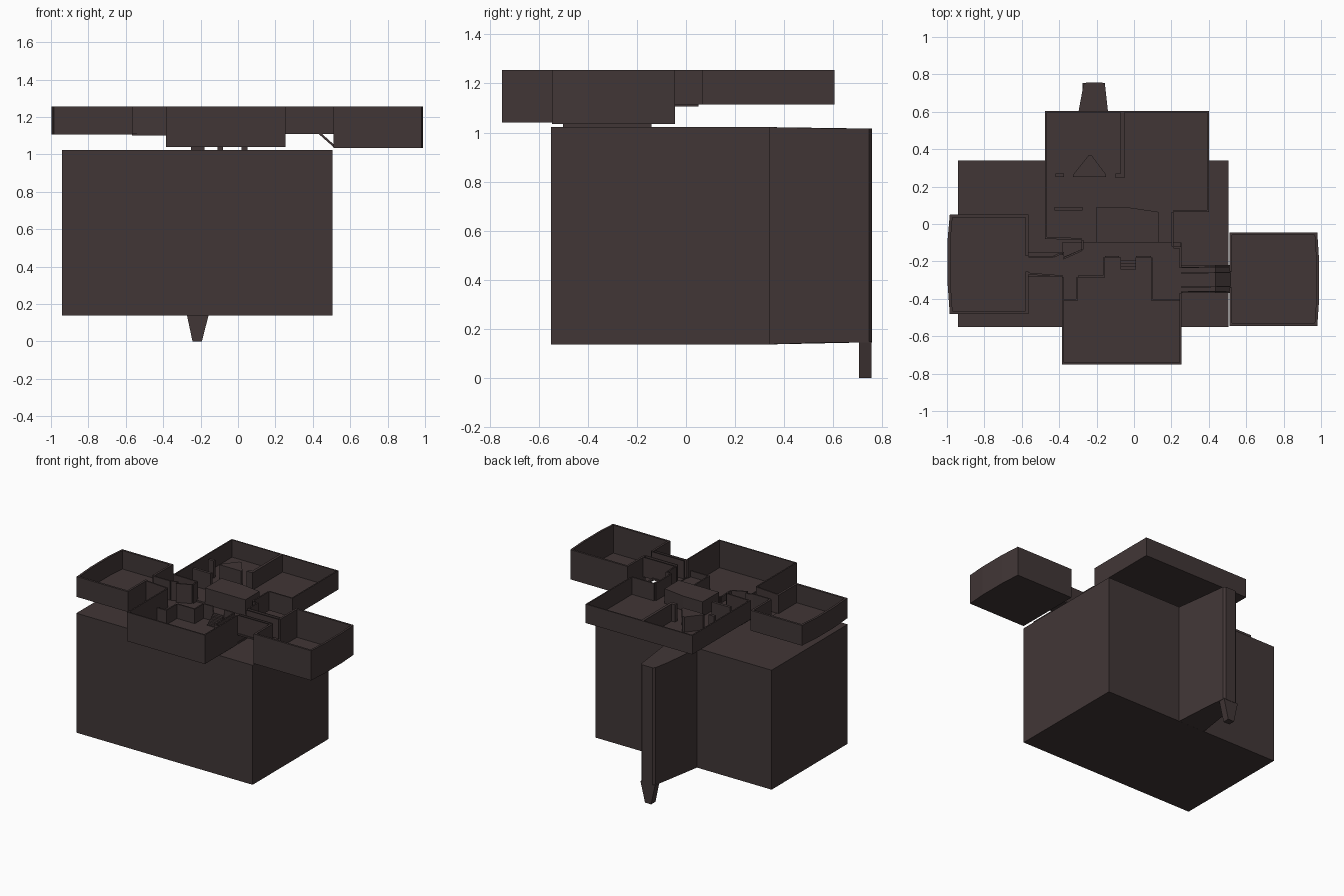
import bpy, bmesh, math
from mathutils import Vector

mat = bpy.data.materials.new("dark brown stone")
mat.diffuse_color = (0.053, 0.037, 0.037, 1)
TOP = 1.255


def add_prism(bm, pts, z0, z1):
    lo = [bm.verts.new((x, y, z0)) for x, y in pts]
    hi = [bm.verts.new((x, y, z1)) for x, y in pts]
    n = len(pts)
    bm.faces.new(lo[::-1])
    bm.faces.new(hi)
    for i in range(n):
        j = (i + 1) % n
        bm.faces.new((lo[i], lo[j], hi[j], hi[i]))


def finish(name, bm):
    bmesh.ops.recalc_face_normals(bm, faces=bm.faces[:])
    me = bpy.data.meshes.new(name)
    bm.to_mesh(me)
    bm.free()
    me.materials.append(mat)
    ob = bpy.data.objects.new(name, me)
    bpy.context.collection.objects.link(ob)
    return ob


def prism(name, pts, z0, z1):
    bm = bmesh.new()
    add_prism(bm, pts, z0, z1)
    return finish(name, bm)


def rect(x0, x1, y0, y1):
    return [(x0, y0), (x1, y0), (x1, y1), (x0, y1)]


def box(name, x0, x1, y0, y1, z0, z1):
    return prism(name, rect(x0, x1, y0, y1), z0, z1)


def walls(name, path, z0, z1=TOP, t=0.01):
    """Thin walls whose outer side is right of the path."""
    bm = bmesh.new()
    for a, b in zip(path, path[1:]):
        a, b = Vector(a), Vector(b)
        d = (b - a).normalized()
        n = Vector((-d.y, d.x)) * t
        add_prism(bm, [a, b, b + n, a + n], z0, z1)
    return finish(name, bm)


# closed lower hall
box("lower_hall", -0.94, 0.505, -0.55, 0.34, 0.137, 1.022)

# tapering rear fin with hanging spike
fin = prism("rear_fin", [(-0.33, 0.33), (-0.11, 0.33), (-0.14, 0.61), (-0.155, 0.745),
                         (-0.17, 0.757), (-0.255, 0.757), (-0.27, 0.745), (-0.295, 0.61)], 0.137, 1.022)
for v in fin.data.vertices:
    if v.co.y > 0.5:
        v.co.z += 0.009 if v.co.z < 0.5 else -0.006
bm = bmesh.new()
add_prism(bm, rect(-0.275, -0.155, 0.705, 0.755), 0.0, 0.15)
for v in bm.verts:
    if v.co.z < 0.1:
        v.co.x = -0.218 + (v.co.x + 0.215) * 0.42
finish("rear_spike", bm)

# west room with bowed outer wall and a doorway
w = [(-0.565, -0.17), (-0.565, 0.05), (-0.985, 0.05), (-0.998, -0.1), (-0.998, -0.3),
     (-0.985, -0.482), (-0.565, -0.482), (-0.565, -0.255)]
prism("west_floor", w, 1.105, 1.118)
walls("west_walls", w, 1.105, t=0.016)
box("west_passage_floor", -0.567, -0.375, -0.28, -0.15, 1.10, 1.113)
walls("west_passage_north_wall", [(-0.38, -0.155), (-0.40, -0.155), (-0.43, -0.17), (-0.565, -0.17)], 1.10)
walls("west_passage_south_wall", [(-0.565, -0.27), (-0.38, -0.285)], 1.10)

# east room with bowed outer wall and a ramp passage
e = [(0.51, -0.34), (0.51, -0.545), (0.98, -0.545), (0.99, -0.4), (0.99, -0.2),
     (0.98, -0.045), (0.51, -0.045), (0.51, -0.255)]
prism("east_floor", e, 1.035, 1.048)
walls("east_walls", e, 1.035, t=0.015)
bm = bmesh.new()
prof = [(0.25, 1.11), (0.43, 1.11), (0.515, 1.035), (0.515, 1.05), (0.435, 1.122), (0.25, 1.122)]
rows = [[bm.verts.new((x, y, z)) for x, z in prof] for y in (-0.37, -0.22)]
bm.faces.new(rows[0])
bm.faces.new(rows[1][::-1])
for i in range(6):
    j = (i + 1) % 6
    bm.faces.new((rows[0][i], rows[0][j], rows[1][j], rows[1][i]))
finish("east_ramp", bm)
for y in (-0.365, -0.34, -0.265, -0.235):
    prism("east_passage_wall", [(0.25, y), (0.515, y + 0.003), (0.515, y + 0.008), (0.25, y + 0.005)], 1.11, TOP)

# north rooms
n = [(-0.475, -0.08), (-0.28, -0.085), (-0.28, -0.10), (0.21, -0.10), (0.21, 0.065),
     (0.40, 0.065), (0.40, 0.605), (-0.475, 0.605)]
prism("north_floor", n, 1.115, 1.127)
walls("north_outer_walls", n[3:] + n[:3], 1.115)
box("north_dividing_wall", -0.072, -0.052, 0.25, 0.605, 1.115, TOP)
box("north_divider_foot", -0.10, -0.052, 0.245, 0.27, 1.12, TOP)
box("north_small_pillar", -0.42, -0.375, 0.25, 0.27, 1.12, TOP)
box("north_low_partition", -0.425, -0.275, 0.072, 0.092, 1.12, TOP)
prism("wedge_pillar", [(-0.325, 0.25), (-0.15, 0.25), (-0.15, 0.265), (-0.225, 0.365),
                       (-0.245, 0.365), (-0.325, 0.265)], 1.12, 1.24)
prism("central_block", [(-0.2, -0.10), (0.13, -0.10), (0.13, 0.065), (-0.04, 0.09), (-0.2, 0.09)], 1.115, 1.235)

# south sunken room
s = [(-0.385, -0.285), (-0.385, -0.75), (0.253, -0.75), (0.253, -0.37)]
box("south_floor", -0.385, 0.253, -0.75, -0.10, 1.04, 1.053)
walls("south_walls", s, 1.04)
walls("south_east_corner_wall", [(0.253, -0.235), (0.253, -0.12), (0.21, -0.12), (0.21, -0.10)], 1.04)
walls("south_west_corner_wall", [(-0.28, -0.10), (-0.28, -0.135), (-0.38, -0.18)], 1.04)

# raised terraces round the pit, with parapets
for name, p in (
    ("west_terrace", [(-0.385, -0.41), (-0.30, -0.41), (-0.30, -0.285), (-0.155, -0.285), (-0.155, -0.18),
                      (-0.08, -0.18), (-0.08, -0.10), (-0.28, -0.10), (-0.28, -0.135), (-0.385, -0.18)]),
    ("east_terrace", [(0.25, -0.10), (-0.08, -0.10), (-0.08, -0.18), (0.09, -0.18), (0.09, -0.41), (0.25, -0.41)]),
):
    prism(name, p, 1.045, 1.115)
walls("west_parapet", [(-0.375, -0.41), (-0.30, -0.41), (-0.30, -0.285), (-0.155, -0.285),
                       (-0.155, -0.18), (-0.08, -0.18)], 1.045, 1.16)
walls("east_parapet", [(0.01, -0.18), (0.09, -0.18), (0.09, -0.41), (0.245, -0.41)], 1.045, 1.16)

# stairs down into the pit
for i in range(5):
    box("stair", -0.072, 0.012, -0.198 - 0.015 * i, -0.178, 1.045, 1.112 - 0.013 * i)

# small supports beneath the sunken room
for x0, x1 in ((-0.25, -0.18), (-0.11, -0.08), (0.02, 0.05)):
    box("under_support", x0, x1, -0.5, -0.14, 1.022, 1.042)
